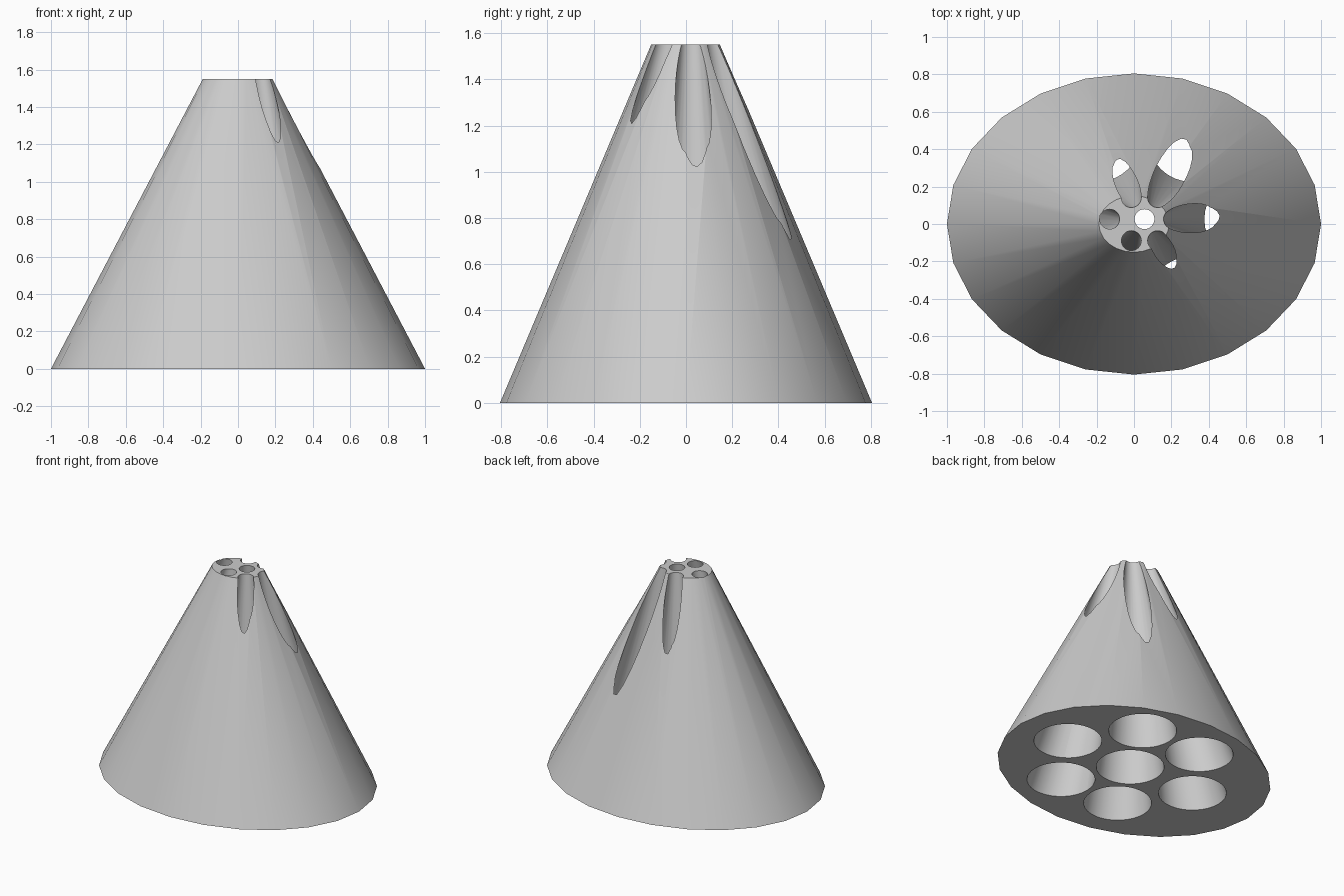
import bpy
import bmesh
import math
from mathutils import Vector

HEIGHT = 1.55
SIDES = 24

cube = bpy.data.objects.get("Cube")
if cube:
    bpy.data.objects.remove(cube, do_unlink=True)

grey = bpy.data.materials.new("plain_grey")
grey.use_nodes = True
colour = (0.6, 0.6, 0.6, 1)
grey.diffuse_color = colour
grey.node_tree.nodes["Principled BSDF"].inputs["Base Color"].default_value = colour


def add_frustum(bm, low, high, low_radii, high_radii, sides):
    """Closed tapered tube between two horizontal ellipses."""
    rings = []
    for centre, (rx, ry) in ((low, low_radii), (high, high_radii)):
        angles = [math.tau * i / sides for i in range(sides)]
        rings.append([bm.verts.new(centre + Vector((rx * math.cos(a), ry * math.sin(a), 0)))
                      for a in angles])
    bottom, top = rings
    bm.faces.new(bottom[::-1])
    bm.faces.new(top)
    for i in range(sides):
        j = (i + 1) % sides
        bm.faces.new((bottom[i], bottom[j], top[j], top[i]))


def make_object(name, bm):
    mesh = bpy.data.meshes.new(name)
    bm.to_mesh(mesh)
    bm.free()
    obj = bpy.data.objects.new(name, mesh)
    bpy.context.collection.objects.link(obj)
    mesh.materials.append(grey)
    return obj


# Solid oval cone with its tip cut off
bm = bmesh.new()
add_frustum(bm, Vector((0, 0, 0)), Vector((0, 0, HEIGHT)), (1, 0.805), (0.188, 0.151), SIDES)
body = make_object("tapered_body", bm)

# Seven converging channels: one in the middle and a ring of six
middle = Vector((0.056, 0.026, 0))
bottom_radius, top_radius = 0.23, 0.053
channels = [((0, 0), (0, 0)), ((0.55, 0), (0.155, 0)), ((-0.55, 0), (-0.186, 0))]
for sx in (-1, 1):
    for sy in (-1, 1):
        channels.append(((sx * 0.25, sy * 0.43), (sx * 0.07, sy * 0.115)))

bm = bmesh.new()
overshoot = 0.04
for low_xy, high_xy in channels:
    low = middle + Vector((*low_xy, 0))
    high = middle + Vector((*high_xy, HEIGHT))
    ends = []
    for t in (-overshoot, 1 + overshoot):
        r = bottom_radius + (top_radius - bottom_radius) * t
        ends.append((low.lerp(high, t) if 0 <= t <= 1 else low + (high - low) * t, (r, r)))
    add_frustum(bm, ends[0][0], ends[1][0], ends[0][1], ends[1][1], 32)
cutter = make_object("channel_cutter", bm)
cutter.hide_render = True

# Cut the channels, including where they break through the side
cut = body.modifiers.new("channels", "BOOLEAN")
cut.operation = "DIFFERENCE"
cut.solver = "EXACT"
cut.object = cutter
bpy.ops.object.select_all(action="DESELECT")
bpy.context.view_layer.objects.active = body
body.select_set(True)
bpy.ops.object.modifier_apply(modifier=cut.name)
bpy.data.objects.remove(cutter, do_unlink=True)

bpy.ops.object.shade_smooth_by_angle(angle=math.radians(30))
